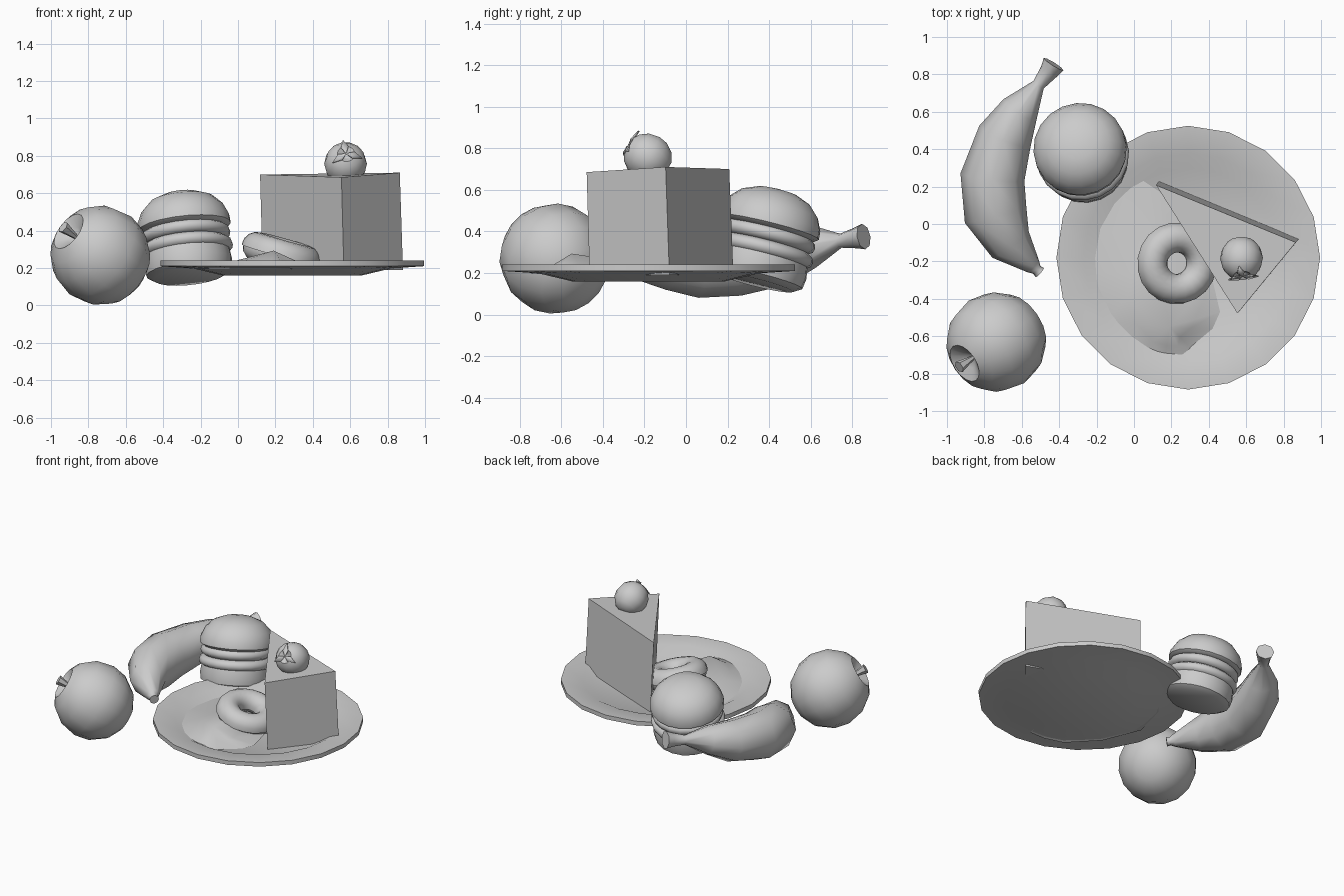
import bpy, bmesh, math
from mathutils import Vector

if "Cube" in bpy.data.objects:
    bpy.data.objects.remove(bpy.data.objects["Cube"])


def make(name, verts, faces, angle=35, loc=(0, 0, 0), axis=(0, 0, 1)):
    """Mesh object whose local z points along axis, smooth below angle."""
    me = bpy.data.meshes.new(name)
    me.from_pydata([tuple(v) for v in verts], [], faces)
    bm = bmesh.new()
    bm.from_mesh(me)
    bmesh.ops.remove_doubles(bm, verts=bm.verts, dist=1e-5)
    bmesh.ops.recalc_face_normals(bm, faces=bm.faces)
    bm.to_mesh(me)
    bm.free()
    ob = bpy.data.objects.new(name, me)
    bpy.context.collection.objects.link(ob)
    ob.location = loc
    a = Vector(axis)
    if a.x or a.y:
        ob.rotation_mode = 'QUATERNION'
        ob.rotation_quaternion = a.to_track_quat('Z', 'Y')
    bpy.ops.object.select_all(action='DESELECT')
    ob.select_set(True)
    bpy.context.view_layer.objects.active = ob
    bpy.ops.object.shade_smooth_by_angle(angle=math.radians(angle))
    return ob


def skin(rings, closed=False, caps=False):
    """Quads between consecutive rings of equal size."""
    n, m = len(rings[0]), len(rings)
    verts = [v for r in rings for v in r]
    faces = [(i * n + j, i * n + (j + 1) % n,
              (i + 1) % m * n + (j + 1) % n, (i + 1) % m * n + j)
             for i in range(m if closed else m - 1) for j in range(n)]
    if caps:
        faces += [tuple(range(n)), tuple(range((m - 1) * n, m * n))]
    return verts, faces


def lathe(name, profile, seg, loc, axis=(0, 0, 1), closed=False, angle=35):
    rings = [[(r * math.cos(2 * math.pi * j / seg), r * math.sin(2 * math.pi * j / seg), z)
              for j in range(seg)] for r, z in profile]
    v, f = skin(rings, closed)
    return make(name, v, f, angle, loc, axis)


# Plate
lathe("plate", [(0, .16), (.37, .16), (.53, .198), (.705, .21), (.705, .24),
                (.56, .232), (.48, .192), (0, .185)], 20, (.29, -.18, 0), angle=40)

# Cream smear on the plate
edge = [(-.27, -.25), (-.2, .02), (-.06, .17), (.05, .23), (.14, .17), (.3, .0), (.42, -.3),
        (.46, -.47), (.42, -.56), (.3, -.66), (.28, -.75), (.16, -.75), (.02, -.71), (-.16, -.52)]
apex = Vector((.19, -.55, .293))
outer = [Vector((x, y, .195)) for x, y in edge]
inner = []
for p in outer:
    q = apex.lerp(p, .5)
    q.z = .232
    inner.append(q)
v, f = skin([outer, inner, [apex] * len(edge)])
make("cream_smear", v, f, 50)

# Ring doughnut: dough and icing
d_loc, d_axis = (.23, -.21, .275), (.27, -.04, .96)


def tube(r, a0, a1, n):
    return [(.138 + r * math.cos(math.radians(a0 + (a1 - a0) * i / n)),
             r * math.sin(math.radians(a0 + (a1 - a0) * i / n))) for i in range(n)]


lathe("doughnut", tube(.074, 0, 360, 12), 20, d_loc, d_axis, closed=True)
lathe("doughnut_icing", tube(.081, -5, 215, 9), 20, d_loc, d_axis, closed=True, angle=50)

# Cake slice
top = [(.118, .208, .70), (.865, -.098, .71), (.553, -.478, .685)]
base = [(.132, .228, .19), (.882, -.08, .19), (.566, -.464, .19)]
v, f = skin([base, top], caps=True)
make("cake_slice", v, f, 20)

# Apple and the small berry share one dimpled profile
fruit = [(0, .17), (.05, .205), (.11, .243), (.175, .205), (.24, .12), (.266, .0),
         (.247, -.10), (.18, -.197), (.09, -.25), (0, -.255)]
a_loc, a_axis = Vector((-.735, -.63, .267)), Vector((-.70, -.47, .53)).normalized()
lathe("apple", fruit, 16, a_loc, a_axis, angle=60)
lathe("apple_stem", [(0, 0), (.008, 0), (.033, .12), (0, .12)], 6, a_loc + a_axis * .165, a_axis)

b_loc, b_axis = Vector((.575, -.183, .757)), Vector((.03, -.87, .5)).normalized()
lathe("berry", [(r * .43, z * .44) for r, z in fruit], 14, b_loc, b_axis, angle=60)

# Berry leaves
v, f = [], []
for deg in (100, -15, 215):
    t = math.radians(deg)
    d, s = Vector((math.cos(t), math.sin(t), 0)), Vector((-math.sin(t), math.cos(t), 0))
    k = len(v)
    v += [Vector((0, 0, 0)), d * .04 + s * .02 + Vector((0, 0, .004)),
          d * .09 + Vector((0, 0, -.008)), d * .04 - s * .02 + Vector((0, 0, .004))]
    f.append((k, k + 1, k + 2, k + 3))
leaves = make("berry_leaves", v, f, 30, b_loc + b_axis * .112, b_axis)
leaves.modifiers.new("thickness", 'SOLIDIFY').thickness = .008

# Burger: bottom bun, two filling layers, top bun
g_loc, g_axis = (-.282, .385, .372), (-.10, .24, .965)
lathe("bottom_bun", [(0, -.225), (.19, -.225), (.23, -.2), (.238, -.15), (.23, -.095), (0, -.095)],
      20, g_loc, g_axis, angle=45)
for name, z, r in (("patty", -.068, .25), ("cheese", .003, .243)):
    lathe(name, [(0, z - .036), (r - .03, z - .036), (r - .006, z - .02), (r, z),
                 (r - .006, z + .02), (r - .03, z + .036), (0, z + .036)], 20, g_loc, g_axis, angle=45)
lathe("top_bun", [(0, .032), (.225, .032), (.25, .05), (.248, .09), (.222, .148),
                  (.17, .2), (.095, .23), (0, .241)], 20, g_loc, g_axis, angle=45)

# Banana: rings swept along a bent path (x, y, z, radius)
path = [(-.43, .855, .375, .062), (-.455, .815, .368, .05), (-.51, .745, .355, .034),
        (-.61, .61, .33, .105), (-.69, .47, .29, .148), (-.757, .25, .262, .172),
        (-.74, .05, .25, .17), (-.66, -.11, .238, .12), (-.54, -.225, .205, .045),
        (-.52, -.245, .2, .028), (-.503, -.26, .197, .033)]
pts = [Vector(p[:3]) for p in path]
rings = []
for i, p in enumerate(pts):
    t = (pts[min(i + 1, len(pts) - 1)] - pts[max(i - 1, 0)]).normalized()
    side = t.cross(Vector((0, 0, 1))).normalized()
    up = side.cross(t)
    rings.append([p + path[i][3] * (side * math.cos(a) + up * math.sin(a))
                  for a in (math.pi * j / 4 for j in range(8))])
v, f = skin(rings, caps=True)
make("banana", v, f, 55)
